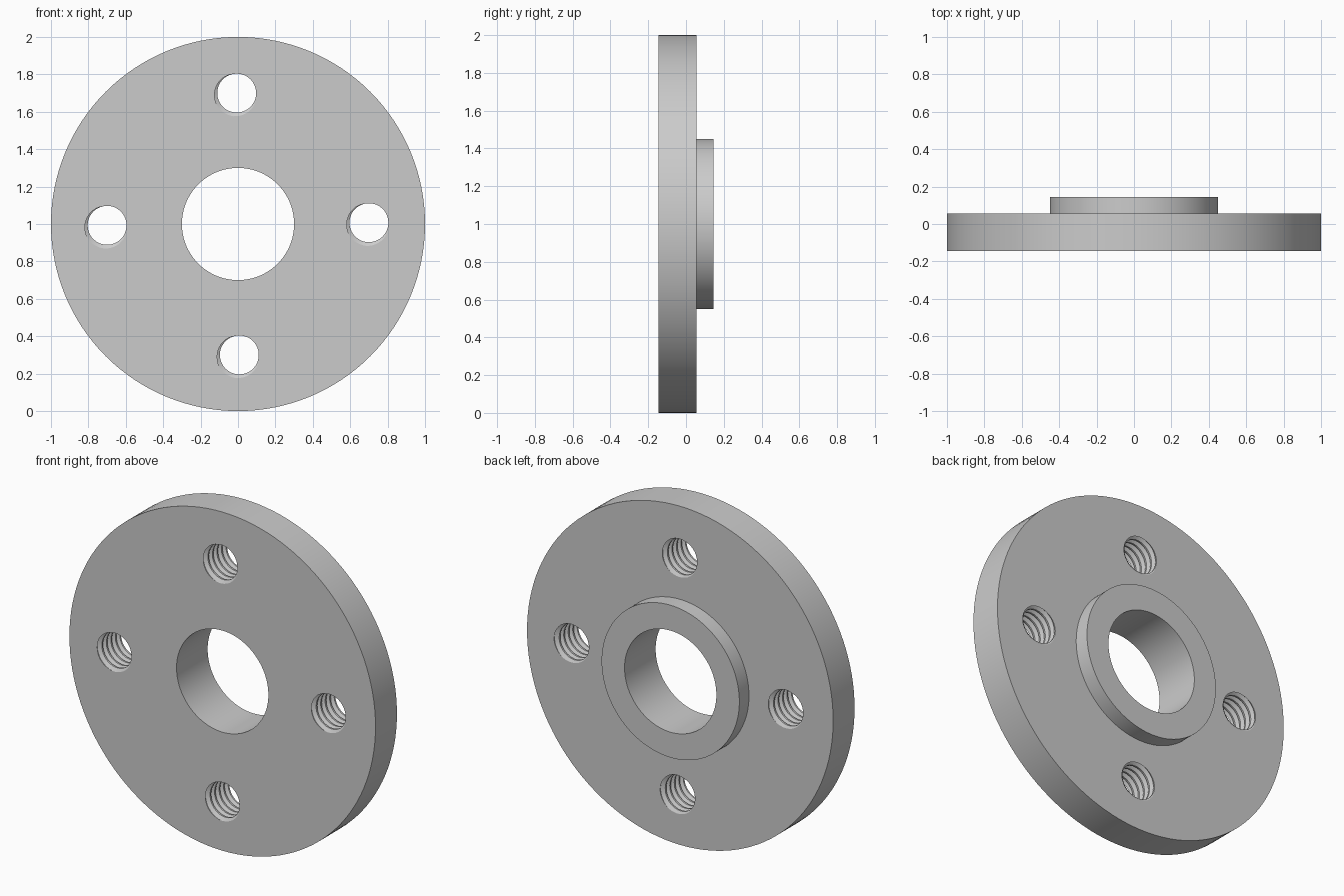
import bpy, bmesh
from math import cos, sin, pi, radians
from mathutils import Vector, Matrix

cube = bpy.data.objects.get("Cube")
if cube:
    bpy.data.objects.remove(cube, do_unlink=True)

FRONT, STEP, BACK = -0.145, 0.055, 0.145
MINOR, MAJOR, PITCH = 0.104, 0.125, 0.042
SEGS, TURNS = 48, 10

steel = bpy.data.materials.new("plain grey")
steel.use_nodes = True
grey = (0.6, 0.6, 0.6, 1)
steel.diffuse_color = grey
steel.node_tree.nodes["Principled BSDF"].inputs["Base Color"].default_value = grey


def make_object(name, bm):
    bmesh.ops.recalc_face_normals(bm, faces=bm.faces[:])
    mesh = bpy.data.meshes.new(name)
    bm.to_mesh(mesh)
    bm.free()
    mesh.materials.append(steel)
    obj = bpy.data.objects.new(name, mesh)
    bpy.context.collection.objects.link(obj)
    return obj


# Disc, raised hub and bore: one turned profile
bm = bmesh.new()
profile = [(0.3, FRONT), (1, FRONT), (1, STEP), (0.45, STEP), (0.45, BACK), (0.3, BACK)]
ring = [bm.verts.new((r, y, 1)) for r, y in profile]
edges = [bm.edges.new((ring[i - 1], ring[i])) for i in range(len(ring))]
bmesh.ops.spin(bm, geom=ring + edges, cent=(0, 0, 1), axis=(0, 1, 0),
               angle=2 * pi, steps=128, use_merge=True)
bmesh.ops.remove_doubles(bm, verts=bm.verts[:], dist=1e-5)
flange = make_object("flange", bm)

# Threaded cutter: a trapezoidal thread section swept along a helix
bm = bmesh.new()
section = [(0, MINOR), (0.25, MINOR), (0.5625, MAJOR), (0.6875, MAJOR)]
rows = [(n + offset, r) for n in range(TURNS) for offset, r in section]
start = FRONT - 2.625 * PITCH
grid = []
for c in range(SEGS + 1):
    turn = c / SEGS
    a = radians(240) - 2 * pi * turn
    grid.append([bm.verts.new((r * cos(a), start + PITCH * (k + turn), r * sin(a)))
                 for k, r in rows])
for left, right in zip(grid, grid[1:]):
    for k in range(len(rows) - 1):
        bm.faces.new((left[k], right[k], right[k + 1], left[k + 1]))
bmesh.ops.remove_doubles(bm, verts=bm.verts[:], dist=1e-5)

# Close both ends with fans
rim = [e for e in bm.edges if e.is_boundary]
near = bm.verts.new((0, start - PITCH, 0))
far = bm.verts.new((0, start + (TURNS + 2) * PITCH, 0))
for e in rim:
    middle = (e.verts[0].co.y + e.verts[1].co.y) / 2
    bm.faces.new((e.verts[0], e.verts[1], near if middle < (FRONT + STEP) / 2 else far))

# Four copies on the bolt circle
base = bm.verts[:] + bm.edges[:] + bm.faces[:]
base_verts = bm.verts[:]
centres = [Vector((0.7 * cos(a), 0, 1 + 0.7 * sin(a)))
           for a in (0.01 + i * pi / 2 for i in range(4))]
for centre in centres[1:]:
    copy = bmesh.ops.duplicate(bm, geom=base)["geom"]
    bmesh.ops.translate(bm, vec=centre,
                        verts=[v for v in copy if isinstance(v, bmesh.types.BMVert)])
bmesh.ops.translate(bm, vec=centres[0], verts=base_verts)
cutter = make_object("thread_cutter", bm)
cutter.hide_render = True

# Cut the tapped holes
cut = flange.modifiers.new("tapped holes", 'BOOLEAN')
cut.operation = 'DIFFERENCE'
cut.solver = 'EXACT'
cut.object = cutter
bpy.ops.object.select_all(action='DESELECT')
flange.select_set(True)
bpy.context.view_layer.objects.active = flange
bpy.ops.object.modifier_apply(modifier=cut.name)
bpy.data.objects.remove(cutter, do_unlink=True)
bpy.ops.object.shade_smooth_by_angle(angle=radians(30))
